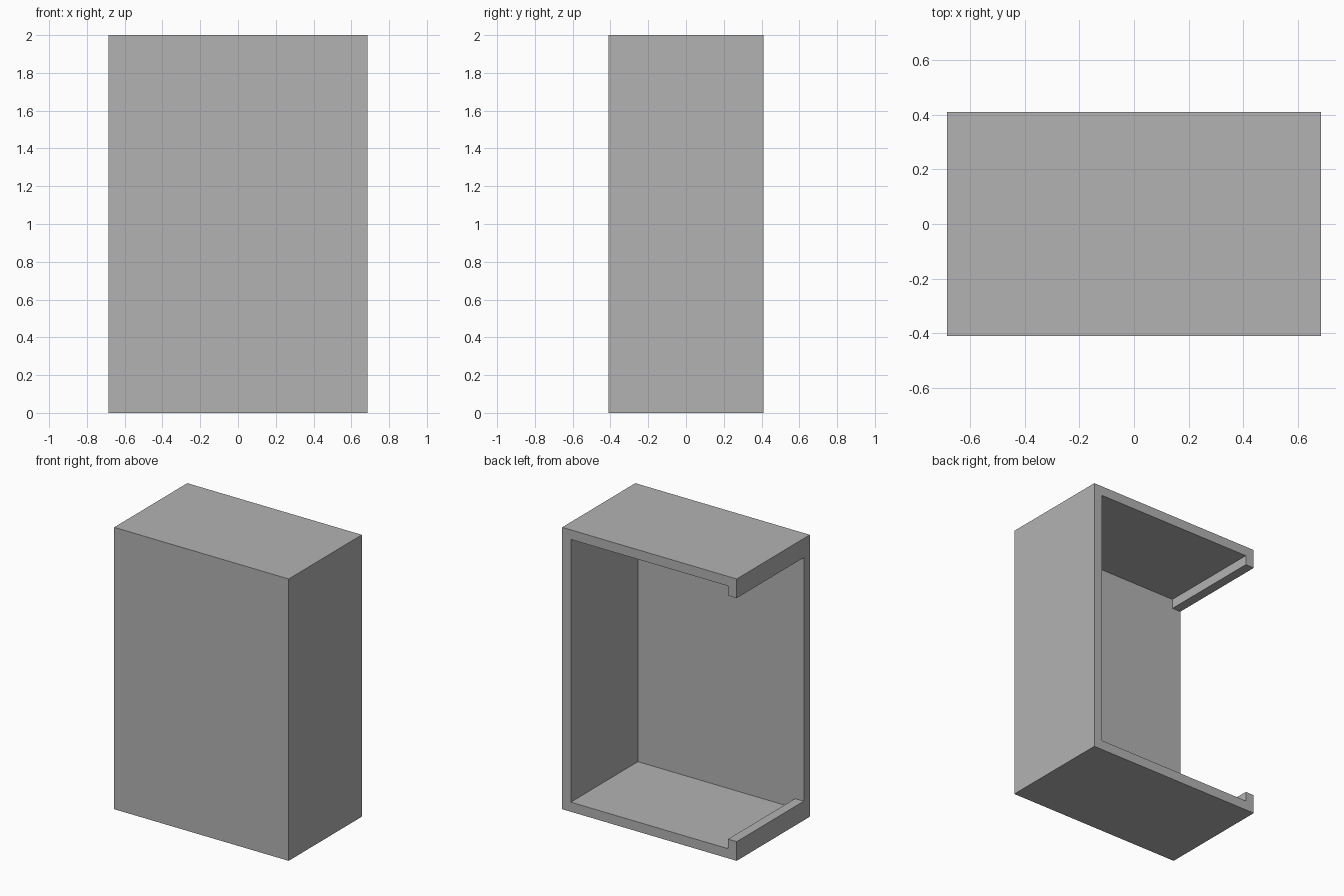
import bpy
import bmesh

WIDTH, DEPTH, HEIGHT = 1.37, 0.82, 2.0
WALL = 0.068          # panel thickness
LIP = 2 * WALL        # height of the side rails, panel included

default = bpy.data.objects.get("Cube")
if default:
    bpy.data.objects.remove(default, do_unlink=True)

grey = bpy.data.materials.new("plain grey")
grey.use_nodes = True
grey.diffuse_color = (0.45, 0.45, 0.45, 1)
grey.node_tree.nodes["Principled BSDF"].inputs["Base Color"].default_value = grey.diffuse_color


def prism(name, profile, y0, y1):
    """Extrude an (x, z) outline from y0 to y1."""
    bm = bmesh.new()
    face = bm.faces.new([bm.verts.new((x, y0, z)) for x, z in profile])
    grown = bmesh.ops.extrude_face_region(bm, geom=[face])["geom"]
    moved = [v for v in grown if isinstance(v, bmesh.types.BMVert)]
    bmesh.ops.translate(bm, verts=moved, vec=(0, y1 - y0, 0))
    bmesh.ops.recalc_face_normals(bm, faces=bm.faces)
    mesh = bpy.data.meshes.new(name)
    bm.to_mesh(mesh)
    bm.free()
    mesh.materials.append(grey)
    obj = bpy.data.objects.new(name, mesh)
    bpy.context.collection.objects.link(obj)
    return obj


# Outer block
x, y = WIDTH / 2, DEPTH / 2
cabinet = prism("cabinet_shell", [(-x, 0), (x, 0), (x, HEIGHT), (-x, HEIGHT)], -y, y)

# Hollow open at the back and on the -x side, leaving a low rail above and below
inner = x - WALL
lower = [(-x - WALL, LIP), (-inner, LIP), (-inner, WALL), (inner, WALL)]
upper = [(px, HEIGHT - pz) for px, pz in reversed(lower)]
hollow = prism("hollow_cutter", lower + upper, -y + WALL, y + WALL)
hollow.hide_render = True

# Carve the hollow, then drop the cutter
carve = cabinet.modifiers.new("carve", 'BOOLEAN')
carve.operation = 'DIFFERENCE'
carve.solver = 'EXACT'
carve.object = hollow
bpy.context.view_layer.update()
bpy.context.view_layer.objects.active = cabinet
cabinet.select_set(True)
bpy.ops.object.modifier_apply(modifier=carve.name)
bpy.data.objects.remove(hollow, do_unlink=True)
